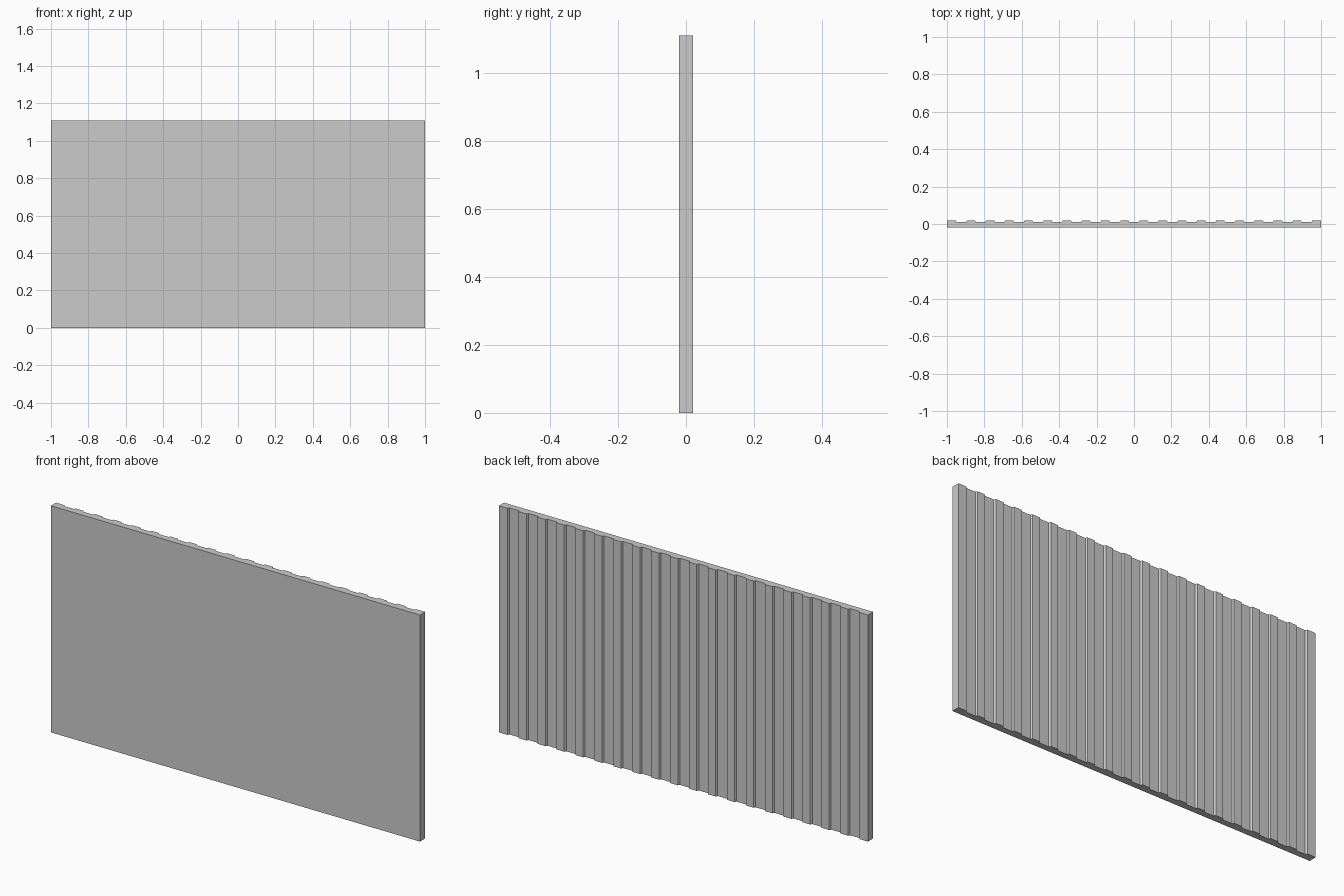
import bpy, bmesh

if "Cube" in bpy.data.objects:
    bpy.data.objects.remove(bpy.data.objects["Cube"])

RIBS = 20
HEIGHT = 1.11
FRONT, GROOVE, CREST = -0.02, 0.011, 0.02
SLANT = 0.005
pitch = 2.0 / (RIBS - 0.5)
rib = pitch / 2

# Ribbed back profile, closed by the flat front
profile = []
for i in range(RIBS):
    x = -1 + i * pitch
    if i > 0:
        profile.append((x, GROOVE))
    profile.append((x + (SLANT if i > 0 else 0), CREST))
    last = i == RIBS - 1
    profile.append((x + rib - (0 if last else SLANT), CREST))
    if not last:
        profile.append((x + rib, GROOVE))
profile += [(1, FRONT), (-1, FRONT)]

# Extrude the profile upward into the panel
bm = bmesh.new()
base = bm.faces.new([bm.verts.new((x, y, 0)) for x, y in profile])
result = bmesh.ops.extrude_face_region(bm, geom=[base], use_keep_orig=True)
top = [v for v in result["geom"] if isinstance(v, bmesh.types.BMVert)]
bmesh.ops.translate(bm, verts=top, vec=(0, 0, HEIGHT))
bmesh.ops.recalc_face_normals(bm, faces=bm.faces)

mesh = bpy.data.meshes.new("ribbed_panel")
bm.to_mesh(mesh)
bm.free()
panel = bpy.data.objects.new("ribbed_panel", mesh)
bpy.context.collection.objects.link(panel)
